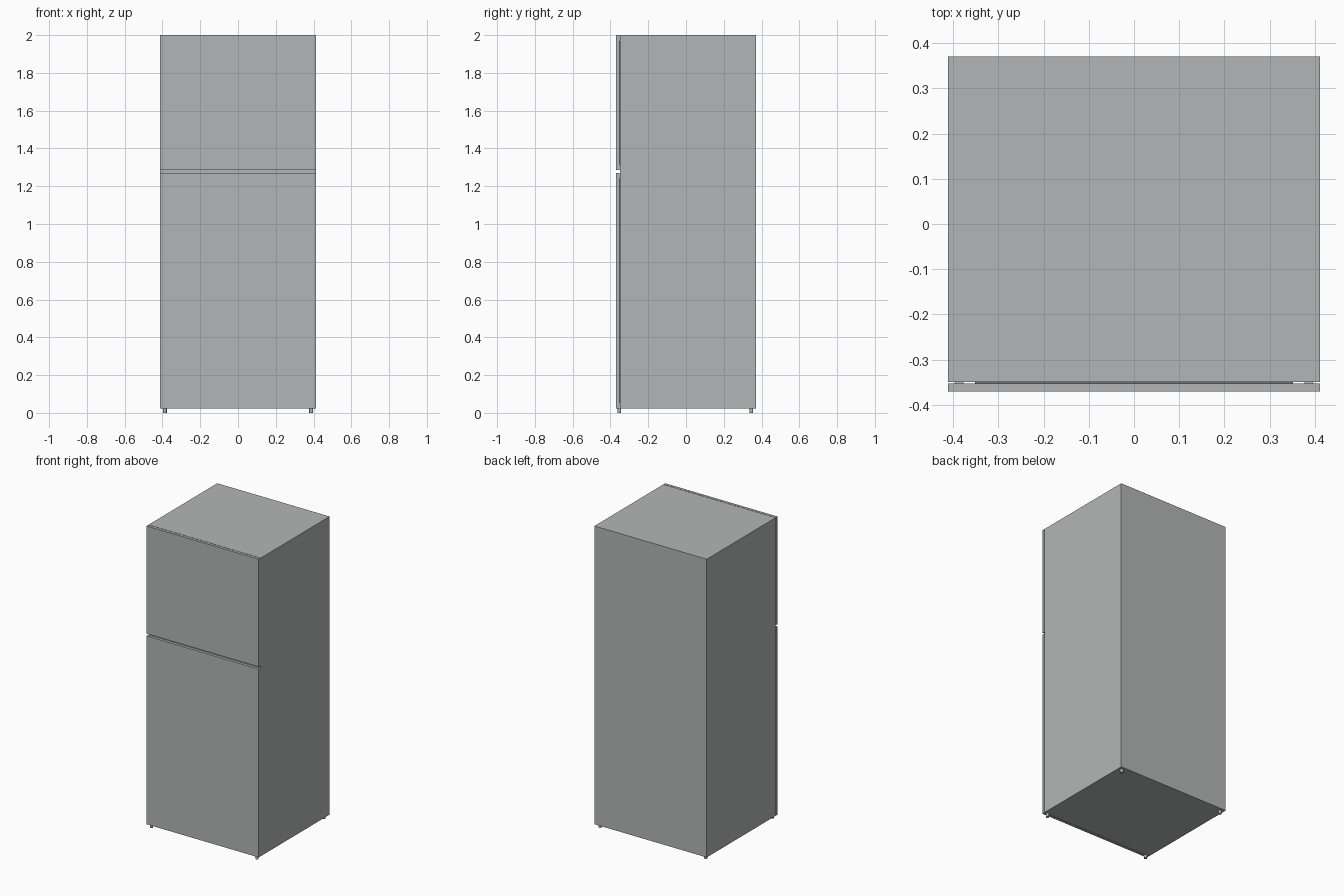
import bpy, bmesh
from mathutils import Matrix, Vector

if "Cube" in bpy.data.objects:
    bpy.data.objects.remove(bpy.data.objects["Cube"])


def material(name, color):
    m = bpy.data.materials.new(name)
    m.diffuse_color = (*color, 1)
    m.use_nodes = True
    m.node_tree.nodes["Principled BSDF"].inputs["Base Color"].default_value = m.diffuse_color
    return m


steel = material("steel grey", (0.45, 0.47, 0.465))
dark = material("dark grey", (0.16, 0.17, 0.17))


def finish(name, bm, mat):
    me = bpy.data.meshes.new(name)
    bm.to_mesh(me)
    bm.free()
    me.materials.append(mat)
    ob = bpy.data.objects.new(name, me)
    bpy.context.collection.objects.link(ob)
    return ob


def box(name, lo, hi, mat):
    lo, hi = Vector(lo), Vector(hi)
    bm = bmesh.new()
    bmesh.ops.create_cube(bm, size=1, matrix=Matrix.Translation((lo + hi) / 2)
                          @ Matrix.Diagonal((*(hi - lo), 1)))
    return finish(name, bm, mat)


W = 0.412
# Cabinet
box("cabinet", (-W, -0.35, 0.022), (W, 0.371, 2.0), steel)

# Two doors, each with a thin seal against the cabinet
for name, z0, z1 in (("fridge", 0.022, 1.271), ("freezer", 1.286, 2.0)):
    box(name + "_door", (-W, -0.371, z0), (W, -0.353, z1), steel)
    box(name + "_seal", (-0.352, -0.353, z0 + 0.03), (0.352, -0.35, z1 - 0.03), dark)

# Four round feet
for x, sx in ((-0.387, "left"), (0.387, "right")):
    for y, sy in ((-0.353, "front"), (0.346, "back")):
        bm = bmesh.new()
        bmesh.ops.create_cone(bm, cap_ends=True, segments=16, radius1=0.01, radius2=0.01,
                              depth=0.022, matrix=Matrix.Translation((x, y, 0.011)))
        foot = finish(f"{sy}_{sx}_foot", bm, steel)
        bpy.context.view_layer.objects.active = foot
        foot.select_set(True)
        bpy.ops.object.shade_smooth_by_angle()
        foot.select_set(False)
